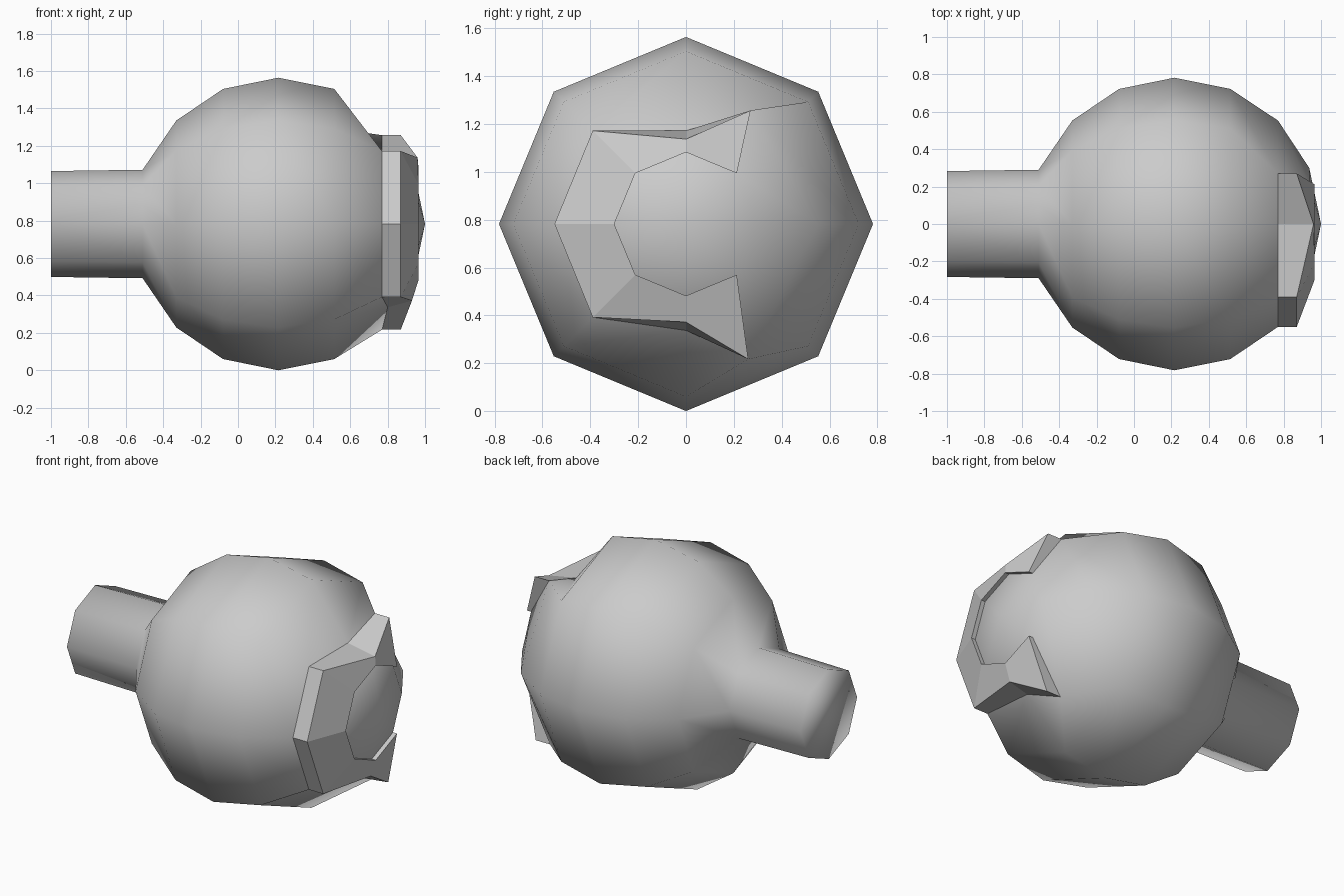
import bpy, bmesh
from math import sin, cos, radians

if "Cube" in bpy.data.objects:
    bpy.data.objects.remove(bpy.data.objects["Cube"])

CZ = 0.782          # height of the long axis
SIDES = 8


def ring_point(x, r, i):
    a = radians(45 * i)
    return (x, r * cos(a), CZ + r * sin(a))


def new_object(name, bm, smooth):
    bmesh.ops.recalc_face_normals(bm, faces=bm.faces)
    for f in bm.faces:
        f.smooth = smooth
    me = bpy.data.meshes.new(name)
    bm.to_mesh(me)
    bm.free()
    ob = bpy.data.objects.new(name, me)
    bpy.context.collection.objects.link(ob)
    return ob


# Outer rim stations, from upper right round the near side to lower right:
# base (x, y, height from axis), then front (x, height from axis)
stations = [
    ((0.77, 0.27, 0.475), (0.87, 0.475)),
    ((0.77, 0.00, 0.39), (0.96, 0.355)),
    ((0.77, -0.39, 0.39), (0.87, 0.39)),
    ((0.77, -0.55, 0.00), (0.87, 0.00)),
    ((0.77, -0.39, -0.39), (0.87, -0.39)),
    ((0.80, 0.00, -0.445), (0.93, -0.41)),
    ((0.77, 0.26, -0.565), (0.87, -0.565)),
]

# Body: neck and ball revolved about the long axis
profile = [(-1, 0.283), (-0.51, 0.29), (-0.33, 0.553), (-0.08, 0.722),
           (0.215, 0.782), (0.515, 0.722), (0.77, 0.553), (0.937, 0.30)]
bm = bmesh.new()
rings = [[bm.verts.new(ring_point(x, r, i)) for i in range(SIDES)]
         for x, r in profile]
for a, b in zip(rings, rings[1:]):
    for i in range(SIDES):
        j = (i + 1) % SIDES
        bm.faces.new((a[i], a[j], b[j], b[i]))
bm.faces.new(rings[0])
pole = bm.verts.new((1.0, 0, CZ))
for i in range(SIDES):
    bm.faces.new((rings[-1][i], rings[-1][(i + 1) % SIDES], pole))
# pull the ball surface to the foot of the rim
for i, (base, front) in enumerate(stations, 1):
    rings[6][i].co = (base[0], base[1], CZ + base[2])
new_object("round_body", bm, True)

# Raised C-shaped rim, flat shaded, open where it meets the body
bm = bmesh.new()
loops = []
for i, (base, front) in enumerate(stations, 1):
    pts = [(base[0], base[1], CZ + base[2]),
           (front[0], base[1], CZ + front[1]),
           ring_point(0.965, 0.30, i),
           ring_point(0.937, 0.30, i)]
    loops.append([bm.verts.new(p) for p in pts])
for a, b in zip(loops, loops[1:]):
    for k in range(3):
        bm.faces.new((a[k], a[k + 1], b[k + 1], b[k]))
bm.faces.new(loops[0])
bm.faces.new(loops[-1])
new_object("raised_rim", bm, False)
